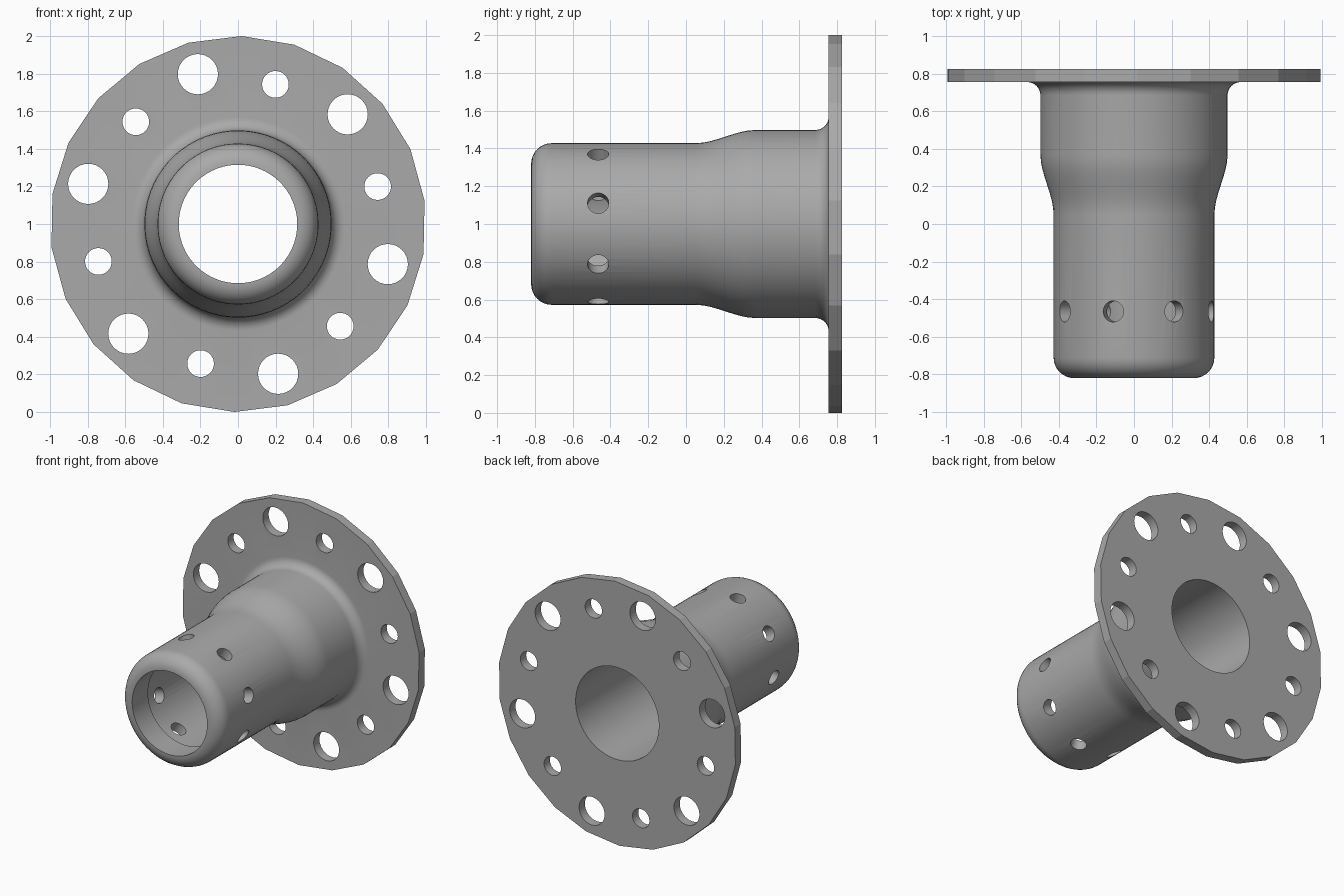
import bpy, bmesh, math
from mathutils import Matrix, Vector

if "Cube" in bpy.data.objects:
    bpy.data.objects.remove(bpy.data.objects["Cube"])

SIDES, SUB = 22, 3          # flange sides, tube steps per flange side
N = SIDES * SUB
START = math.radians(7.1)
CZ = 1.0                    # height of the tube axis

grey = bpy.data.materials.new("grey steel")
grey.diffuse_color = (0.4, 0.4, 0.4, 1)
grey.use_nodes = True
grey.node_tree.nodes["Principled BSDF"].inputs["Base Color"].default_value = grey.diffuse_color


def arc(cy, cr, rad, a0, a1, steps=8):
    """Fillet points as (y, radius)."""
    return [(cy + rad * math.cos(math.radians(a0 + (a1 - a0) * i / steps)),
             cr + rad * math.sin(math.radians(a0 + (a1 - a0) * i / steps)))
            for i in range(steps + 1)]


def make_object(name, bm):
    bmesh.ops.recalc_face_normals(bm, faces=bm.faces)
    mesh = bpy.data.meshes.new(name)
    bm.to_mesh(mesh)
    bm.free()
    mesh.materials.append(grey)
    ob = bpy.data.objects.new(name, mesh)
    bpy.context.collection.objects.link(ob)
    return ob


# Closed section: nose fillet, S-shaped swell, root fillet, flange, stepped bore
profile = [(-0.82, 0.315)]
profile += arc(-0.71, 0.318, 0.11, 180, 90)
profile += [(0.05 + 0.32 * t, 0.428 + 0.07 * t * t * (3 - 2 * t))
            for t in [i / 8 for i in range(9)]]
profile += arc(0.685, 0.568, 0.07, -90, 0)
profile += [(0.755, 1.0), (0.825, 1.0), (0.825, 0.35), (-0.63, 0.35), (-0.63, 0.315)]

bm = bmesh.new()
rings = []
for i in range(N):
    a = START + math.tau * i / N
    off = (i % SUB) * math.tau / N - math.pi / SIDES
    flat = math.cos(math.pi / SIDES) / math.cos(off)   # straight flange sides
    rings.append([])
    for y, r in profile:
        rr = r * flat if r > 0.9 else r
        rings[-1].append(bm.verts.new((rr * math.cos(a), y, CZ + rr * math.sin(a))))
P = len(profile)
for i in range(N):
    u, v = rings[i], rings[(i + 1) % N]
    for j in range(P):
        k = (j + 1) % P
        bm.faces.new((u[j], u[k], v[k], v[j]))
body = make_object("flanged_sleeve", bm)

# Hole cutters: alternating bolt holes and radial tube holes
bm = bmesh.new()


def drill(centre, axis, radius, depth):
    rot = Vector(axis).to_track_quat('Z', 'Y').to_matrix().to_4x4()
    bmesh.ops.create_cone(bm, cap_ends=True, segments=32, radius1=radius, radius2=radius,
                          depth=depth, matrix=Matrix.Translation(centre) @ rot)


for k in range(6):
    for deg, dist, rad in ((45, 0.825, 0.107), (15, 0.769, 0.071)):
        a = math.radians(deg + 60 * k)
        drill((dist * math.cos(a), 0.79, CZ + dist * math.sin(a)), (0, 1, 0), rad, 0.2)
for k in range(8):
    a = math.radians(15 + 45 * k)
    c, s = math.cos(a), math.sin(a)
    drill((0.4 * c, -0.465, CZ + 0.4 * s), (c, 0, s), 0.056, 0.3)
cutter = make_object("hole_cutter", bm)
cutter.hide_render = True

cut = body.modifiers.new("holes", 'BOOLEAN')
cut.operation = 'DIFFERENCE'
cut.solver = 'EXACT'
cut.object = cutter
bpy.context.view_layer.objects.active = body
body.select_set(True)
cutter.select_set(False)
bpy.ops.object.modifier_apply(modifier=cut.name)
bpy.data.objects.remove(cutter)
bpy.ops.object.shade_smooth_by_angle(angle=math.radians(14))
